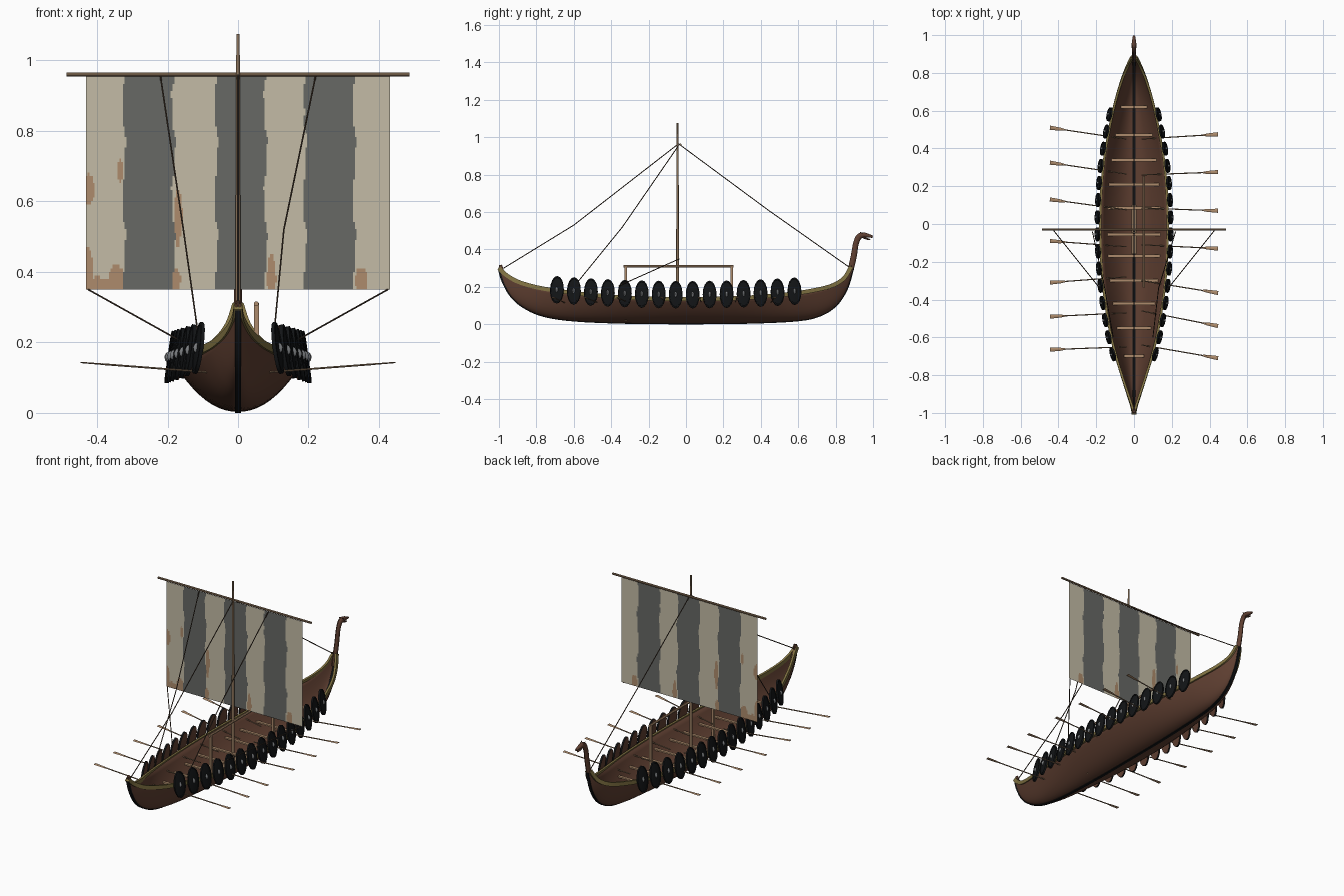
import bpy, bmesh, math
from mathutils import Vector, Matrix

cube = bpy.data.objects.get("Cube")
if cube:
    bpy.data.objects.remove(cube)


def material(name, r, g, b):
    m = bpy.data.materials.new(name)
    m.use_nodes = True
    m.diffuse_color = (r, g, b, 1)
    bsdf = next(n for n in m.node_tree.nodes if n.type == "BSDF_PRINCIPLED")
    bsdf.inputs["Base Color"].default_value = (r, g, b, 1)
    return m


BROWN = material("hull brown", .115, .05, .031)
BLACK = material("black", .006, .007, .008)
OLIVE = material("olive trim", .22, .17, .055)
TAN = material("light wood", .42, .26, .15)
WOOD = material("spar wood", .26, .17, .1)
ROPE = material("rope brown", .07, .045, .03)
CREAM = material("sail cream", .55, .50, .38)
GREY = material("sail grey", .135, .14, .13)
STEEL = material("boss grey", .2, .21, .22)
made = []


def add(name, bm, *mats):
    me = bpy.data.meshes.new(name)
    bm.to_mesh(me)
    bm.free()
    for m in mats:
        me.materials.append(m)
    return place(name, me)


def place(name, me):
    ob = bpy.data.objects.new(name, me)
    bpy.context.collection.objects.link(ob)
    made.append(ob)
    return ob


def loft(bm, rings, closed=True):
    rows = [[bm.verts.new(p) for p in ring] for ring in rings]
    n = len(rows[0])
    for a, b in zip(rows, rows[1:]):
        for i in range(n if closed else n - 1):
            j = (i + 1) % n
            bm.faces.new((a[i], a[j], b[j], b[i]))
    return rows


def tube(name, pts, radii, mat, sides=8):
    """Sweep an ellipse (or a box when sides is 4) along a path."""
    pts = [Vector(p) for p in pts]
    if isinstance(radii, tuple):
        radii = [radii] * len(pts)
    k = math.sqrt(2) if sides == 4 else 1
    rings = []
    for i, p in enumerate(pts):
        t = (pts[min(i + 1, len(pts) - 1)] - pts[max(i - 1, 0)]).normalized()
        ref = Vector((0, 0, 1)) if abs(t.x) > .8 else Vector((1, 0, 0))
        side = (ref - t * ref.dot(t)).normalized()
        up = t.cross(side)
        ring = []
        for s in range(sides):
            a = math.tau * (s + .5) / sides
            ring.append(p + side * math.cos(a) * radii[i][0] * k + up * math.sin(a) * radii[i][1] * k)
        rings.append(ring)
    bm = bmesh.new()
    rows = loft(bm, rings)
    bm.faces.new(rows[0])
    bm.faces.new(rows[-1])
    bmesh.ops.recalc_face_normals(bm, faces=bm.faces)
    return add(name, bm, mat)


def smooth(rows, steps):
    """Catmull-Rom through rows of numbers."""
    out = []
    for i in range(len(rows) - 1):
        p0, p1, p2, p3 = (rows[max(i - 1, 0)], rows[i], rows[i + 1], rows[min(i + 2, len(rows) - 1)])
        for s in range(steps):
            t = s / steps
            out.append([b + .5 * t * (c - a + t * (2*a - 5*b + 4*c - d + t * (3*(b - c) + d - a)))
                        for a, b, c, d in zip(p0, p1, p2, p3)])
    return out + [list(rows[-1])]


# Hull stations: rail y, rail z, rail half width, keel y, keel z
stations = smooth([
    (-1, .31, .006, -1, .295), (-.965, .275, .012, -.98, .23), (-.9, .237, .033, -.935, .15),
    (-.8, .207, .065, -.865, .09), (-.7, .19, .095, -.76, .045), (-.55, .17, .13, -.59, .02),
    (-.3, .15, .166, -.3, .008), (0, .143, .179, 0, .006), (.3, .15, .163, .3, .008),
    (.55, .17, .121, .58, .02), (.68, .19, .09, .71, .045), (.78, .215, .058, .8, .1),
    (.845, .255, .03, .86, .19), (.882, .315, .01, .893, .3)], 5)


def hull_at(y):
    for a, b in zip(stations, stations[1:]):
        if a[0] <= y <= b[0]:
            t = (y - a[0]) / (b[0] - a[0])
            return [p + (q - p) * t for p, q in zip(a, b)]


# Hull shell
bm = bmesh.new()
rings = []
for ys, zs, w, yk, zk in stations:
    ring = []
    for i in range(-10, 11):
        u = abs(i) / 10
        f = u ** 2.1
        ring.append((w * i / 10, yk + (ys - yk) * f, zk + (zs - zk) * f))
    rings.append(ring)
loft(bm, rings, closed=False)
bmesh.ops.recalc_face_normals(bm, faces=bm.faces)
hull = add("hull", bm, BROWN)
shell = hull.modifiers.new("thickness", "SOLIDIFY")
shell.thickness = .006
shell.offset = 0

# Keel, rails and stem posts
tube("keel", [(0, s[3], s[4]) for s in stations], (.008, .006), BLACK, 4)
for sx, side in ((1, "left"), (-1, "right")):
    tube("rail_" + side, [(sx * s[2], s[0], s[1] - .009) for s in stations], (.006, .011), OLIVE, 4)
tube("stern_post", [(0, -.965, .25), (0, -.985, .285), (0, -.992, .317)],
     [(.009, .012), (.009, .012), (.008, .009)], BROWN)
neck = smooth([(.868, .24, .01, .014), (.885, .31, .012, .016), (.898, .37, .011, .016),
               (.908, .43, .011, .015), (.925, .468, .012, .016), (.95, .477, .013, .014),
               (.975, .473, .01, .01), (.998, .468, .006, .006)], 4)
tube("bow_neck_and_head", [(0, p[0], p[1]) for p in neck], [(p[2], p[3]) for p in neck], BROWN, 10)
tube("lower_jaw", [(0, .945, .467), (0, .965, .457), (0, .985, .453)],
     [(.008, .006), (.007, .005), (.004, .003)], BROWN, 6)
for sx in (1, -1):
    tube("ear", [(sx * .009, .945, .482), (sx * .011, .93, .494)], [(.004, .005), (.001, .001)], BROWN, 6)

# Rowing benches
for y in (.62, .47, .34, .21, .085, -.055, -.17, -.3, -.42, -.55, -.7):
    ys, zs, w, yk, zk = hull_at(y)
    half = w * math.sqrt((.092 - zk) / (zs - zk))
    tube("bench", [(-half, y, .09), (half, y, .09)], (.004, .008), TAN, 4)

# Mast, mast step, yard and spar rack
tube("mast", [(0, -.045, .01), (0, -.045, 1.075)], [(.009, .009), (.005, .005)], WOOD, 10)
tube("mast_step", [(0, -.16, .03), (0, .1, .03)], (.014, .016), WOOD, 4)
tube("yard", [(-.487, -.03, .96), (.487, -.03, .96)], (.006, .006), WOOD, 8)
tube("rack_beam", [(.052, -.335, .31), (.052, .255, .31)], (.007, .007), TAN, 8)
for y in (-.322, .245):
    tube("rack_post", [(.052, y, .02), (.052, y, .312)], (.007, .007), TAN, 4)

# Striped sail with worn patches: centre x, centre z, half width, half height
worn = [(-.425, .635, .015, .045), (-.43, .42, .02, .06), (-.4, .36, .045, .022), (-.345, .38, .02, .05),
        (-.335, .69, .01, .03), (-.17, .54, .012, .08), (-.18, .38, .015, .03),
        (.095, .4, .012, .06), (.35, .38, .015, .04)]
bm = bmesh.new()
bmesh.ops.create_grid(bm, x_segments=172, y_segments=60, size=1,
                      matrix=Matrix.Translation((0, -.033, .652)) @ Matrix.Rotation(math.pi / 2, 4, "X")
                      @ Matrix.Diagonal((.432, .302, 1, 1)))
for f in bm.faces:
    x, _, z = f.calc_center_median()
    wobble = .004 * math.sin(z * 23) + .002 * math.sin(z * 71)
    if any(a < x + wobble < b for a, b in ((-.323, -.183), (-.062, .078), (.19, .33))):
        f.material_index = 1
    elif any(((x - a) / c) ** 2 + ((z - b) / d) ** 2 < 1 + 90 * wobble for a, b, c, d in worn):
        f.material_index = 2
add("sail", bm, CREAM, GREY, TAN)

# Rigging
top = (0, -.04, .965)
ropes = [("stern_stay", [top, (0, -.6, .53), (0, -.975, .3)]),
         ("bow_stay", [top, (0, .44, .61), (0, .88, .3)]),
         ("shroud_left", [(.22, -.04, .955), (.13, -.34, .52), (.1, -.6, .2)]),
         ("shroud_right", [(-.22, -.04, .955), (-.155, -.34, .52), (-.11, -.6, .2)])]
for sx in (1, -1):
    ropes.append(("sheet", [(sx * .425, -.035, .35), (sx * .165, -.36, .205)]))
for name, path in ropes:
    tube(name, path, (.0025, .0025), ROPE, 6)

# Oars: outer blade tip y and inner handle y for each side
oars = {-1: ((.51, .45), (.325, .265), (.13, .075), (-.09, -.12), (-.31, -.28), (-.49, -.47), (-.665, -.65)),
        1: ((.475, .45), (.275, .26), (.07, .085), (-.13, -.11), (-.365, -.3), (-.54, -.46), (-.71, -.64))}
for sx, pairs in oars.items():
    for tip_y, grip_y in pairs:
        tip, grip = Vector((sx * .445, tip_y, .143)), Vector((sx * .04, grip_y, .112))
        tube("oar_shaft", [grip, grip.lerp(tip, .85)], (.003, .003), WOOD, 6)
        tube("oar_blade", [grip.lerp(tip, t) for t in (.8, .86, 1)],
             [(.003, .004), (.0025, .008), (.002, .011)], TAN, 6)

# Oval shields: dark face, metal boss, wooden back (face points along +x)
profile = ((.02, .016), (.14, .013), (.2, .007), (.6, .006), (.88, .004), (.9, .007), (1, .006),
           (1, -.004), (.9, -.004), (.02, -.003))
bm = bmesh.new()
rows = loft(bm, [[(d, .037 * r * math.cos(math.tau * i / 16), .074 * r * math.sin(math.tau * i / 16))
                  for i in range(16)] for r, d in profile])
bm.faces.new(rows[0])
bm.faces.new(rows[-1])
bmesh.ops.recalc_face_normals(bm, faces=bm.faces)
for f in bm.faces:
    c = f.calc_center_median()
    if c.x < -.002:
        f.material_index = 2
    elif math.hypot(c.y / .037, c.z / .074) < .19:
        f.material_index = 1
first = add("shield", bm, BLACK, STEEL, BROWN)
mesh = first.data
for sx in (1, -1):
    for i in range(15):
        y = -.69 + 1.27 * i / 14
        w = hull_at(y)[2]
        slope = (hull_at(y + .02)[2] - hull_at(y - .02)[2]) / .04
        ob = first if sx == 1 and i == 0 else place("shield", mesh)
        yaw = -math.atan(slope)
        turn = yaw if sx == 1 else math.pi - yaw
        ob.matrix_world = (Matrix.Translation((sx * (w + .014), y, .158 + .055 * y * y))
                           @ Matrix.Rotation(turn, 4, "Z") @ Matrix.Rotation(math.radians(-8), 4, "Y"))

# Smooth rounded parts, keep hard edges
for ob in bpy.context.selected_objects:
    ob.select_set(False)
for ob in made:
    ob.select_set(True)
bpy.context.view_layer.objects.active = hull
bpy.ops.object.shade_smooth_by_angle(angle=math.radians(40))
